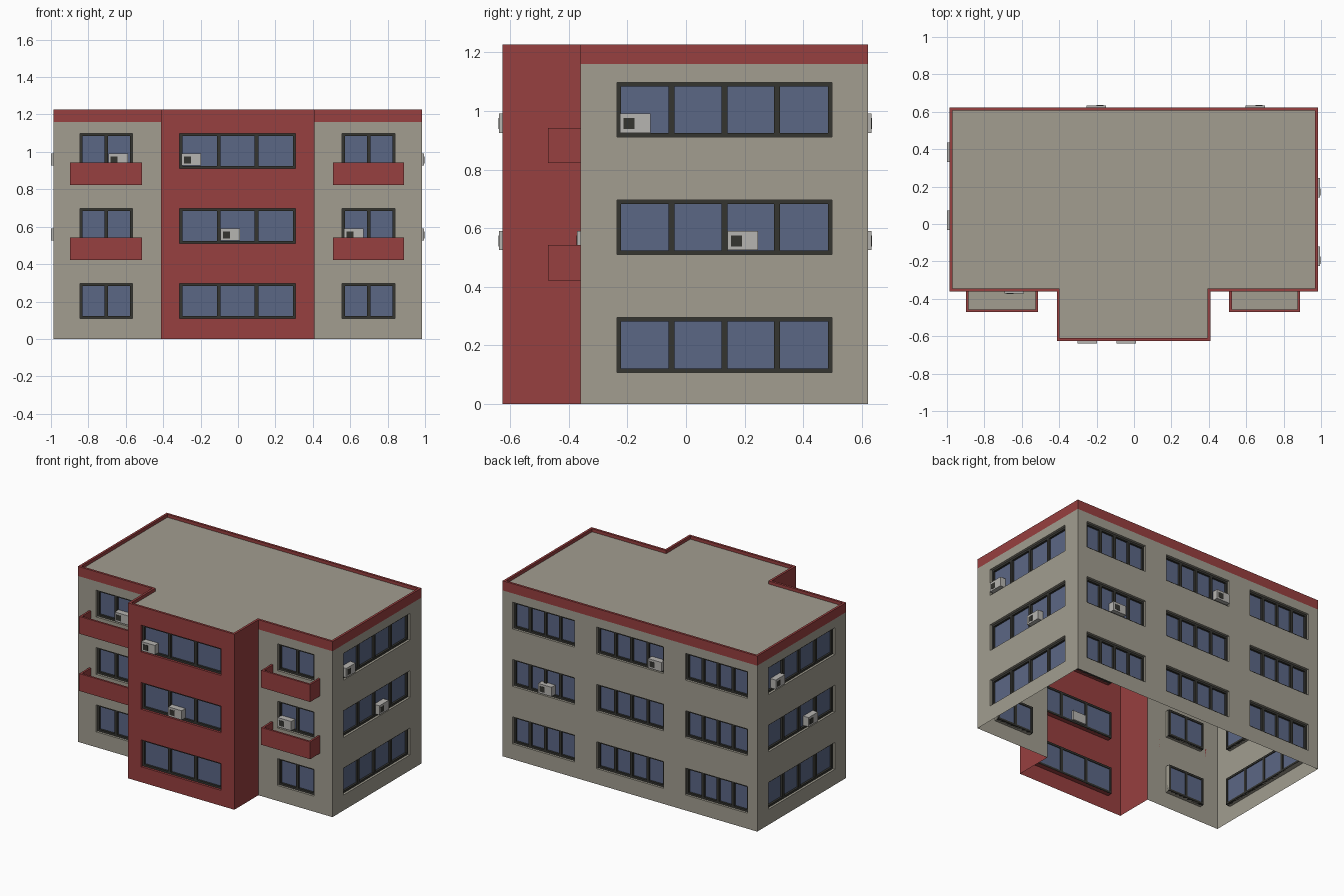
import bpy, bmesh
from mathutils import Vector

if "Cube" in bpy.data.objects:
    bpy.data.objects.remove(bpy.data.objects["Cube"])


def material(name, r, g, b):
    m = bpy.data.materials.new(name)
    m.diffuse_color = (r, g, b, 1)
    m.use_nodes = True
    m.node_tree.nodes["Principled BSDF"].inputs["Base Color"].default_value = m.diffuse_color
    return m


BEIGE = material("beige_plaster", 0.36, 0.34, 0.28)
RED = material("red_plaster", 0.31, 0.05, 0.05)
GLASS = material("blue_glass", 0.105, 0.135, 0.235)
DARK = material("dark_frame", 0.035, 0.035, 0.03)
METAL = material("pale_metal", 0.47, 0.46, 0.44)

Z_BAND, Z_ROOF, Z_TOP = 1.16, 1.205, 1.227
ROWS = [(0.108, 0.296), (0.510, 0.697), (0.911, 1.098)]
RECESS, FRAME = 0.035, 0.014


def quad(bm, pts):
    return bm.faces.new([bm.verts.new(p) for p in pts])


def finish(bm, name, mat):
    bmesh.ops.remove_doubles(bm, verts=bm.verts, dist=1e-5)
    me = bpy.data.meshes.new(name)
    bm.to_mesh(me)
    bm.free()
    me.materials.append(mat)
    ob = bpy.data.objects.new(name, me)
    bpy.context.collection.objects.link(ob)
    return ob


class Side:
    """Local frame of one wall: u along the wall, w outwards, z up."""
    def __init__(self, a, b):
        self.a = Vector((*a, 0))
        v = Vector((*b, 0)) - self.a
        self.length = v.length
        self.d = v.normalized()
        self.n = Vector((self.d.y, -self.d.x, 0))

    def p(self, u, w, z):
        return self.a + self.d * u + self.n * w + Vector((0, 0, z))

    def rect(self, bm, u0, u1, z0, z1, w=0):
        quad(bm, [self.p(u0, w, z0), self.p(u1, w, z0), self.p(u1, w, z1), self.p(u0, w, z1)])

    def box(self, bm, u0, u1, w0, w1, z0, z1):
        p = self.p
        lo = [(u0, w1), (u1, w1), (u1, w0), (u0, w0)]
        b = [bm.verts.new(p(u, w, z0)) for u, w in lo]
        t = [bm.verts.new(p(u, w, z1)) for u, w in lo]
        bm.faces.new(t)
        bm.faces.new(b[::-1])
        for i in range(4):
            j = (i + 1) % 4
            bm.faces.new([b[i], b[j], t[j], t[i]])


def build_wall(side, name, mat, windows):
    """Wall skin with window openings, reveals, frames and glass."""
    wall = bmesh.new()
    us = [0] + [u for w in windows for u in w[:2]] + [side.length]
    zs = [0] + [z for r in ROWS for z in r] + [Z_BAND]
    for i in range(len(us) - 1):
        for j in range(len(zs) - 1):
            if not (i % 2 and j % 2):
                side.rect(wall, us[i], us[i + 1], zs[j], zs[j + 1])
    frames, glass = bmesh.new(), bmesh.new()
    for u0, u1, panes in windows:
        for z0, z1 in ROWS:
            loop = [(u0, z0), (u1, z0), (u1, z1), (u0, z1)]
            for k in range(4):
                (ua, za), (ub, zb) = loop[k], loop[(k + 1) % 4]
                quad(wall, [side.p(ua, 0, za), side.p(ub, 0, zb),
                            side.p(ub, -RECESS, zb), side.p(ua, -RECESS, za)])
            # frame rails, then posts and mullions
            for za in (z0, z1 - FRAME):
                side.box(frames, u0, u1, -RECESS, -0.016, za, za + FRAME)
            for k in range(panes + 1):
                half = FRAME / 2 if k in (0, panes) else 0.010
                c = u0 + FRAME / 2 + (u1 - u0 - FRAME) * k / panes
                side.box(frames, c - half, c + half, -RECESS, -0.016, z0 + FRAME, z1 - FRAME)
            side.rect(glass, u0, u1, z0, z1, -0.03)
    if windows:
        finish(frames, name + "_window_frames", DARK)
        finish(glass, name + "_window_glass", GLASS)
    else:
        frames.free()
        glass.free()
    finish(wall, name, mat)


def air_conditioner(side, name, u, row):
    z = ROWS[row][0] + 0.015
    body, fan = bmesh.new(), bmesh.new()
    side.box(body, u, u + 0.104, -0.045, 0.012, z, z + 0.065)
    side.box(fan, u + 0.012, u + 0.05, 0.005, 0.0135, z + 0.012, z + 0.05)
    finish(body, name, METAL)
    finish(fan, name + "_fan", DARK)


# footprint, anticlockwise from the front left corner
XL, XR, YF, YB = -0.987, 0.983, -0.36, 0.622
BL, BR, YBAY = -0.413, 0.410, -0.626
plan = [(XL, YF), (BL, YF), (BL, YBAY), (BR, YBAY), (BR, YF), (XR, YF), (XR, YB), (XL, YB)]
sides = [Side(plan[i], plan[(i + 1) % 8]) for i in range(8)]

# per wall: name, material, windows (start, end, panes), air conditioners (start, row)
long_window = [(0.124, 0.858, 4)]
specs = [
    ("front_left_wall", BEIGE, [(0.142, 0.424, 2)], [(0.294, 2)]),
    ("bay_left_wall", RED, [], []),
    ("bay_front_wall", RED, [(0.101, 0.720, 3)], [(0.112, 2), (0.320, 1)]),
    ("bay_right_wall", RED, [], []),
    ("front_right_wall", BEIGE, [(0.147, 0.430, 2)], [(0.158, 1)]),
    ("right_wall", BEIGE, long_window, [(0.135, 2), (0.501, 1)]),
    ("back_wall", BEIGE, [(0.077, 0.557, 4), (0.727, 1.243, 4), (1.413, 1.893, 4)],
     [(0.283, 1), (1.133, 2)]),
    ("left_wall", BEIGE, long_window, [(0.187, 2), (0.550, 1)]),
]
for side, (name, mat, windows, units) in zip(sides, specs):
    build_wall(side, name, mat, windows)
    for k, (u, row) in enumerate(units):
        air_conditioner(side, f"{name}_air_conditioner_{k + 1}", u, row)

# parapet ring and flat roof
T = 0.016
outer = [Vector((*p, 0)) for p in plan]
inner = [outer[i] - T * (sides[i - 1].n + sides[i].n) for i in range(8)]
bm = bmesh.new()
for i in range(8):
    j = (i + 1) % 8
    section = [(outer, Z_BAND), (outer, Z_TOP), (inner, Z_TOP), (inner, Z_ROOF)]
    for (ra, za), (rb, zb) in zip(section, section[1:]):
        up_a, up_b = Vector((0, 0, za)), Vector((0, 0, zb))
        quad(bm, [ra[i] + up_a, ra[j] + up_a, rb[j] + up_b, rb[i] + up_b])
finish(bm, "parapet", RED)
bm = bmesh.new()
quad(bm, [p + Vector((0, 0, Z_ROOF)) for p in inner])
finish(bm, "roof", BEIGE)

# balconies: three rail panels around a floor slab
for label, side, u0, u1 in (("left", sides[0], 0.088, 0.475), ("right", sides[4], 0.099, 0.478)):
    for level, z0 in ((1, 0.422), (2, 0.822)):
        z1, out, t = z0 + 0.121, 0.111, 0.014
        bm = bmesh.new()
        side.box(bm, u0, u1, out - t, out, z0, z1)
        side.box(bm, u0, u0 + t, 0, out - t, z0, z1)
        side.box(bm, u1 - t, u1, 0, out - t, z0, z1)
        finish(bm, f"balcony_rail_{label}_{level}", RED)
        bm = bmesh.new()
        side.box(bm, u0 + t, u1 - t, 0, out - t, z0, z0 + 0.02)
        finish(bm, f"balcony_floor_{label}_{level}", BEIGE)
